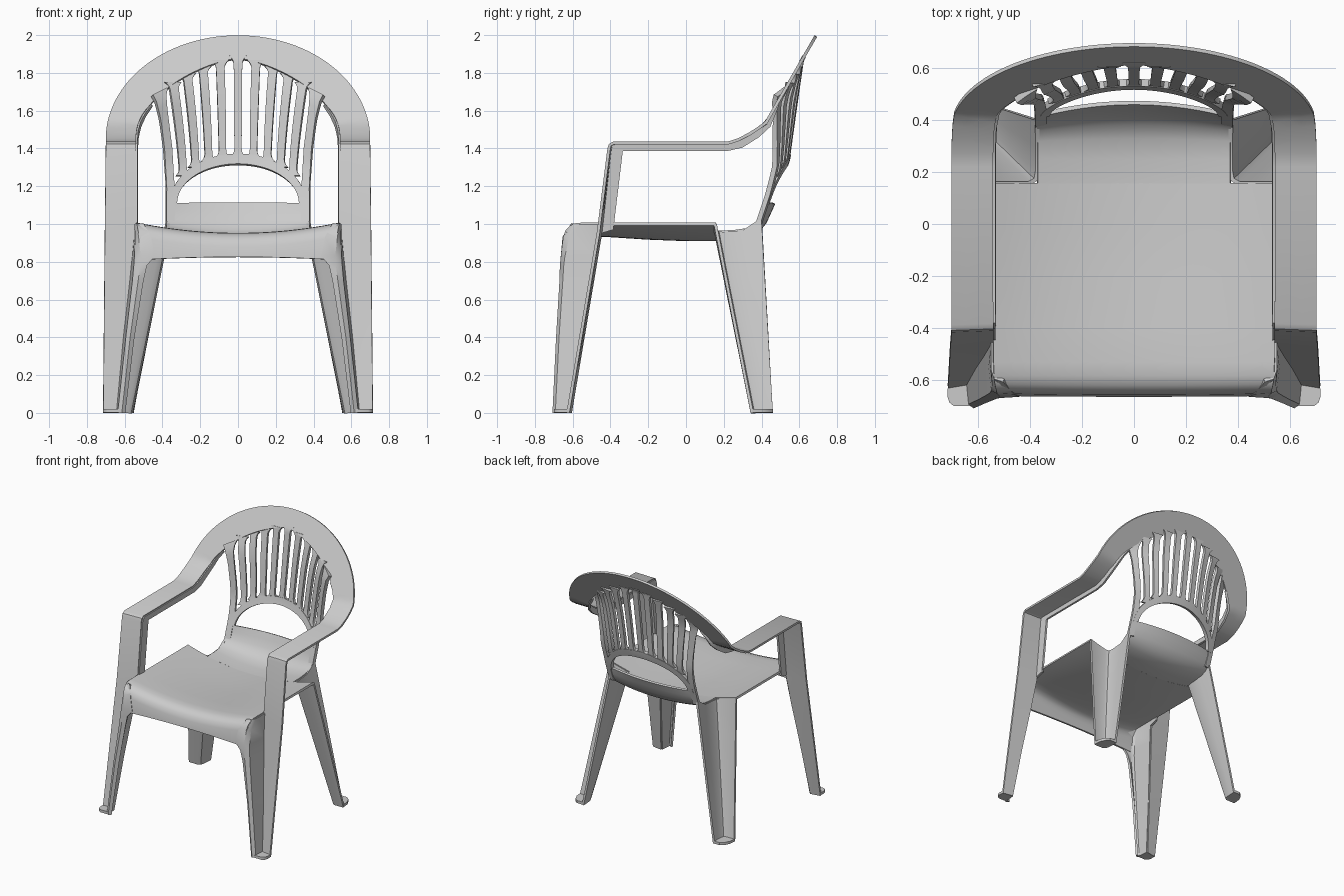
import bpy, bmesh, math
from math import sin, cos, pi


def interp(pts, t):
    """Piecewise-linear lookup in a list of (key, value) pairs."""
    if t <= pts[0][0]:
        return pts[0][1]
    for (a, va), (b, vb) in zip(pts, pts[1:]):
        if t <= b:
            return va + (vb - va) * (t - a) / (b - a)
    return pts[-1][1]


def finish(name, bm, thick, mirror):
    bmesh.ops.recalc_face_normals(bm, faces=bm.faces[:])
    me = bpy.data.meshes.new(name)
    bm.to_mesh(me)
    bm.free()
    ob = bpy.data.objects.new(name, me)
    bpy.context.collection.objects.link(ob)
    if mirror:
        m = ob.modifiers.new("mirror", 'MIRROR')
        m.merge_threshold = 0.001
    s = ob.modifiers.new("thickness", 'SOLIDIFY')
    s.thickness = thick
    s.offset = 0
    bpy.ops.object.select_all(action='DESELECT')
    ob.select_set(True)
    bpy.context.view_layer.objects.active = ob
    bpy.ops.object.convert(target='MESH')
    bpy.ops.object.shade_smooth_by_angle(angle=math.radians(38))
    return ob


def loft(name, rows, thick=0.016, mirror=True):
    """Sheet through rows of points, given thickness."""
    bm = bmesh.new()
    vs = [[bm.verts.new(p) for p in r] for r in rows]
    for r0, r1 in zip(vs, vs[1:]):
        for i in range(len(r0) - 1):
            bm.faces.new((r0[i], r0[i + 1], r1[i + 1], r1[i]))
    return finish(name, bm, thick, mirror)


def plate(name, outline, z, thick):
    bm = bmesh.new()
    bm.faces.new([bm.verts.new((x, y, z)) for x, y in outline])
    return finish(name, bm, thick, True)


# Curved surface shared by slats, stiles and arch
CENTRE = [(1.0, .42), (1.11, .46), (1.35, .54), (1.6, .575), (1.865, .613), (2.0, .69)]
SIDE = [(1.0, .38), (1.15, .43), (1.3, .47), (1.5, .482), (1.65, .495), (1.75, .54), (1.87, .61)]
RING = [(1.43, .24), (1.46, .31), (1.53, .42), (2.0, .69)]


def back(x, z):
    c = interp(CENTRE, z)
    return (x, c + (interp(SIDE, z) - c) * (x / .38) ** 2, z)


def ring_outer(a):
    x, z = .70 * cos(a), 1.445 + .55 * sin(a)
    return (x, interp(RING, z), z)


def ring_inner(a):
    x, z = .54 * cos(a), 1.445 + .43 * sin(a) - .04 * sin(2 * a) * min(1, a * 2)
    return (x, interp(RING, z), z)


# Seat pan with rolled front apron: (y mid, z mid, y edge, z edge, half width)
def seat_sheet(name, sections):
    n = 24
    rows = []
    for ym, zm, ye, ze, w in sections:
        row = []
        for i in range(n + 1):
            u = 2 * i / n - 1
            k = u * u
            row.append((u * w, ym + (ye - ym) * k, zm + (ze - zm) * k))
        rows.append(row)
    return loft(name, rows, mirror=False)


seat_sheet("seat", [
    (.158, .917, .158, 1.0, .54), (-.02, .918, -.02, 1.0, .54), (-.2, .925, -.2, 1.0, .54),
    (-.4, .938, -.4, 1.0, .54), (-.53, .945, -.53, 1.0, .54), (-.58, .943, -.58, .998, .538),
    (-.615, .932, -.61, .985, .535), (-.635, .912, -.63, .965, .53),
    (-.648, .88, -.643, .93, .525), (-.655, .825, -.652, .81, .51)])
seat_sheet("seat_back_lip", [
    (.465, 1.11, .425, 1.11, .335), (.445, 1.065, .405, 1.06, .365), (.42, 1.01, .385, 1.02, .375),
    (.385, .965, .36, .99, .372), (.33, .935, .32, .97, .37), (.25, .922, .25, .96, .37),
    (.155, .917, .155, .957, .37)])

# One continuous strip: front leg, arm rest and top hoop
strip = [((.714, -.625, 0), (.637, -.612, 0)),
         ((.705, -.465, .95), (.54, -.452, .95)),
         ((.70, -.408, 1.40), (.54, -.402, 1.40)),
         ((.70, -.402, 1.418), (.54, -.396, 1.418)),
         ((.70, -.385, 1.428), (.54, -.38, 1.428)),
         ((.70, .22, 1.428), (.54, .22, 1.428))]
N = 28
strip += [(ring_outer(i / N * pi / 2), ring_inner(i / N * pi / 2)) for i in range(N + 1)]
strip[-1] = tuple((0, p[1], p[2]) for p in strip[-1])
rows = []
for o, i in strip:
    rows.append([tuple(a + (b - a) * t for a, b in zip(o, i)) for t in (0, .33, .67, 1)])
loft("arm_and_hoop", rows)

# Turned-in flange along the arm post and arm
flange = [((.54, -.452, .95), (.538, -.385, .97)),
          ((.54, -.402, 1.40), (.538, -.335, 1.385)),
          ((.54, -.38, 1.428), (.538, -.325, 1.388)),
          ((.54, .22, 1.428), (.538, .225, 1.388))]
for a, d in ((.0, .04), (.12, .035), (.25, .028), (.4, .02), (.55, .01)):
    p = ring_inner(a)
    flange.append((p, (p[0] - .003, p[1] + d * .6, p[2] - d)))
loft("arm_flange", flange)

# Inner wall of the front leg, curling into the apron
leg = {0: ((.637, -.612), (.630, -.688), (.615, -.699), (.602, -.685)),
       .4: ((.600, -.545), (.587, -.668), (.571, -.68), (.553, -.665)),
       .7: ((.566, -.493), (.552, -.648), (.528, -.662), (.503, -.652)),
       .78: ((.558, -.48), (.545, -.643), (.517, -.66), (.483, -.655)),
       .83: ((.552, -.472), (.541, -.637), (.512, -.655), (.44, -.655)),
       .93: ((.543, -.455), (.537, -.615), (.523, -.643), (.46, -.646)),
       1.0: ((.54, -.445), (.54, -.56), (.53, -.59), (.50, -.60))}
loft("front_leg", [[(x, y, z) for x, y in pts] for z, pts in leg.items()])

# Rear leg: angled channel, open to the outside
top = [(.372, .40, 1.03), (.37, .30, .965), (.37, .205, .957), (.378, .17, .957),
       (.405, .155, .965), (.54, .155, 1.0)]
foot = [(.56, .46, 0), (.562, .42, 0), (.566, .375, 0), (.572, .358, 0),
        (.585, .35, 0), (.66, .35, 0)]
loft("rear_leg", [[tuple(a + (b - a) * t / 4 for a, b in zip(p, q))
                   for p, q in zip(top, foot)] for t in range(5)])

# Feet
plate("front_foot", [(.637, -.612), (.714, -.622), (.716, -.66), (.708, -.685),
                     (.69, -.699), (.615, -.699)], .011, .02)
plate("rear_foot", [(.56, .46), (.566, .375), (.585, .35), (.66, .35),
                    (.655, .40), (.635, .44), (.61, .46)], .011, .02)

# Arch at the bottom of the backrest
arch = []
for i in range(33):
    a = pi * i / 32
    arch.append([back(rx * cos(a), 1.105 + rz * sin(a))
                 for rx, rz in ((.325, .21), (.343, .237), (.362, .265))])
loft("back_arch", arch, .028, False)

# Side stiles
so = [(1.0, .38), (1.2, .38), (1.4, .393), (1.55, .413), (1.64, .435), (1.68, .455)]
si = [(1.0, .335), (1.19, .338), (1.4, .352), (1.6, .378), (1.67, .385), (1.72, .375)]
stile = []
for i in range(19):
    t = i / 18
    zo, zi = 1.0 + .68 * t, 1.0 + .72 * t
    a, b = interp(so, zo), interp(si, zi)
    stile.append([back(a, zo), back((a + b) / 2, (zo + zi) / 2), back(b, zi)])
loft("back_stile", stile, .026)

# Fanned slats, flared at both ends to round off the slots
slats = [(0, 0), (.082, .095), (.156, .186), (.226, .27), (.291, .345)]
for k, (xb, xt) in enumerate(slats):
    zb = 1.105 + .25 * math.sqrt(1 - (xb / .362) ** 2)
    a = math.acos(xt / .54)
    zt = ring_inner(a)[2] + .012
    rows = []
    for t in (0, .025, .05, .08, .15, .3, .45, .6, .75, .86, .92, .95, .975, 1):
        x = xb + (xt - xb) * t ** 1.4
        z = zb + (zt - zb) * t
        w = .019 + .004 * t + .02 * max(0, 1 - t / .08) ** 2 + .022 * max(0, 1 - (1 - t) / .08) ** 2
        rows.append([back(x - w, z), back(x + w, z)])
    loft("back_slat_%d" % k, rows, .022, k > 0)
